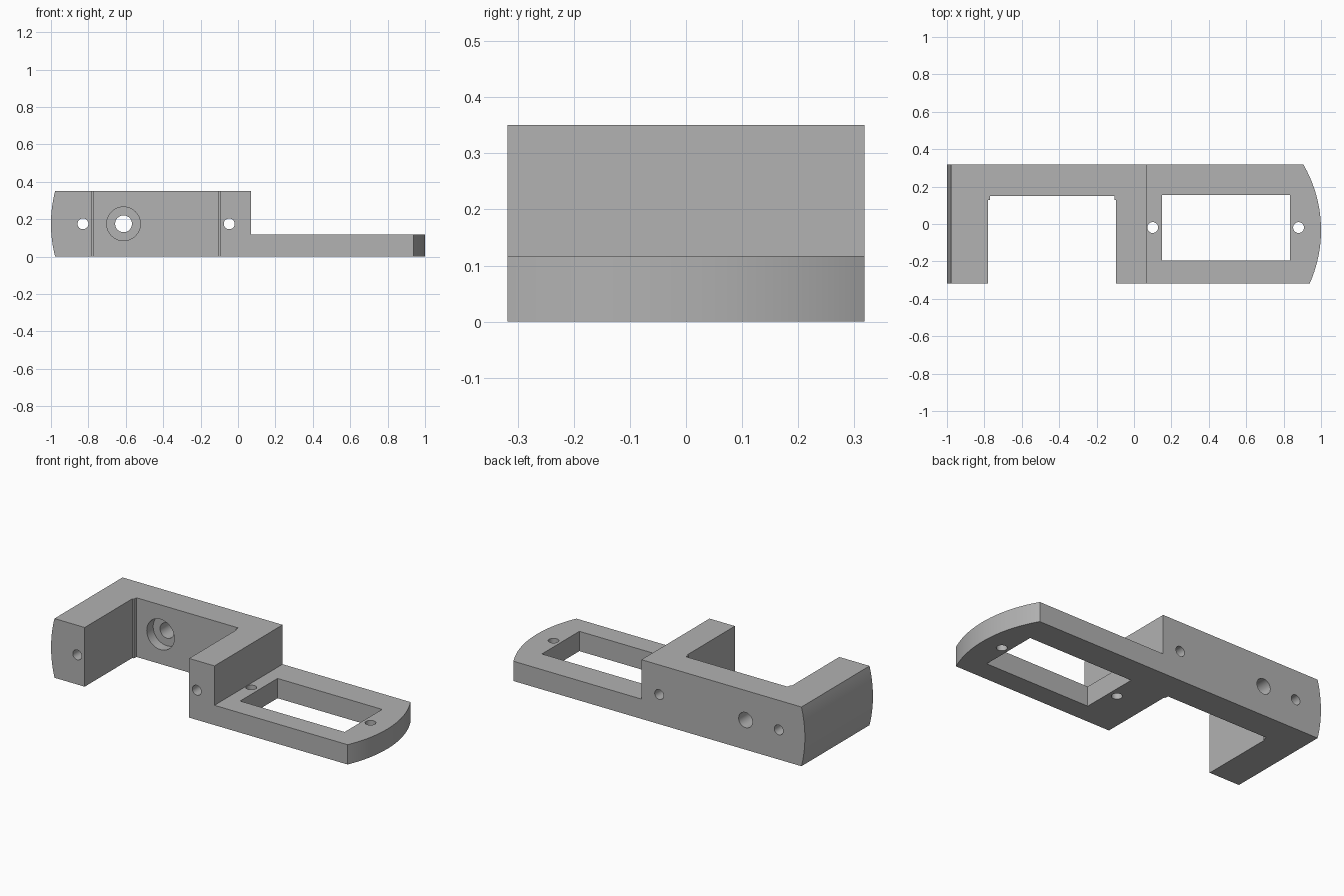
import bpy, bmesh, math
from mathutils import Vector

if "Cube" in bpy.data.objects:
    bpy.data.objects.remove(bpy.data.objects["Cube"], do_unlink=True)

HALF_DEPTH = 0.318
HEIGHT = 0.35
PLATE = 0.117
MID_Z = HEIGHT / 2
END_RADIUS = 0.7

grey = bpy.data.materials.new("plain grey")
grey.use_nodes = True
grey.diffuse_color = (0.445, 0.445, 0.445, 1)
grey.node_tree.nodes["Principled BSDF"].inputs["Base Color"].default_value = grey.diffuse_color


def prism(name, points, direction):
    """Extrude a closed 3D outline along a direction."""
    bm = bmesh.new()
    face = bm.faces.new([bm.verts.new(p) for p in points])
    moved = bmesh.ops.extrude_face_region(bm, geom=[face])["geom"]
    verts = [v for v in moved if isinstance(v, bmesh.types.BMVert)]
    bmesh.ops.translate(bm, verts=verts, vec=Vector(direction))
    bmesh.ops.recalc_face_normals(bm, faces=bm.faces)
    mesh = bpy.data.meshes.new(name)
    bm.to_mesh(mesh)
    bm.free()
    mesh.materials.append(grey)
    obj = bpy.data.objects.new(name, mesh)
    bpy.context.collection.objects.link(obj)
    return obj


def box(name, x0, x1, y0, y1, z0, z1):
    outline = [(x0, y0, z0), (x1, y0, z0), (x1, y1, z0), (x0, y1, z0)]
    return prism(name, outline, (0, 0, z1 - z0))


def circle(radius, count=48):
    angles = [2 * math.pi * i / count for i in range(count)]
    return [(radius * math.cos(a), radius * math.sin(a)) for a in angles]


def hole_y(name, x, radius, y0=-0.5, y1=0.5):
    return prism(name, [(x + a, y0, MID_Z + b) for a, b in circle(radius)], (0, y1 - y0, 0))


def hole_z(name, x, y, radius):
    return prism(name, [(x + a, y + b, -0.1) for a, b in circle(radius)], (0, 0, 0.6))


def arc(low, high, centre, steps=24):
    """Pairs of (position, outward reach) along a shallow arc."""
    values = [low + (high - low) * i / steps for i in range(steps + 1)]
    return [(v, math.sqrt(END_RADIUS ** 2 - (v - centre) ** 2) + 1 - END_RADIUS) for v in values]


# Stepped side profile with the bowed end of the tall block
profile = [(-reach, z) for z, reach in arc(0, HEIGHT, MID_Z)]
profile += [(0.069, HEIGHT), (0.069, PLATE), (1.1, PLATE), (1.1, 0)]
bracket = prism("bracket", [(x, -HALF_DEPTH, z) for x, z in profile], (0, 2 * HALF_DEPTH, 0))

# Outline that rounds the free end of the plate
outline = [(reach, y) for y, reach in arc(-HALF_DEPTH - 0.02, HALF_DEPTH + 0.02, -0.033)]
outline += [(-1.2, HALF_DEPTH + 0.02), (-1.2, -HALF_DEPTH - 0.02)]
rounder = prism("end_rounder", [(x, y, -0.1) for x, y in outline], (0, 0, 0.6))

# Upright pocket with slightly narrower inner corners
pocket_points = [(-0.78, -0.5), (-0.097, -0.5), (-0.097, 0.127), (-0.104, 0.127),
                 (-0.104, 0.15), (-0.77, 0.15), (-0.77, 0.127), (-0.78, 0.127)]
pocket = prism("pocket", [(x, y, -0.1) for x, y in pocket_points], (0, 0, 0.6))

cutters = [
    pocket,
    box("plate_window", 0.15, 0.834, -0.195, 0.155, -0.1, 0.5),
    hole_z("inner_plate_hole", 0.1, -0.019, 0.029),
    hole_z("outer_plate_hole", 0.88, -0.019, 0.029),
    hole_y("outer_arm_hole", -0.829, 0.029),
    hole_y("inner_arm_hole", -0.047, 0.029),
    hole_y("wall_hole", -0.612, 0.045),
    hole_y("wall_counterbore", -0.612, 0.09, 0.05, 0.21),
]


def boolean(tool, operation):
    mod = bracket.modifiers.new(tool.name, "BOOLEAN")
    mod.operation = operation
    mod.solver = "EXACT"
    mod.object = tool


boolean(rounder, "INTERSECT")
for cutter in cutters:
    boolean(cutter, "DIFFERENCE")

# Bake the cuts into the bracket and drop the helpers
bpy.context.view_layer.update()
graph = bpy.context.evaluated_depsgraph_get()
result = bpy.data.meshes.new_from_object(bracket.evaluated_get(graph))
bracket.modifiers.clear()
bracket.data = result
for helper in cutters + [rounder]:
    bpy.data.objects.remove(helper, do_unlink=True)

bpy.ops.object.select_all(action="DESELECT")
bracket.select_set(True)
bpy.context.view_layer.objects.active = bracket
bpy.ops.object.shade_smooth_by_angle(angle=math.radians(30))
